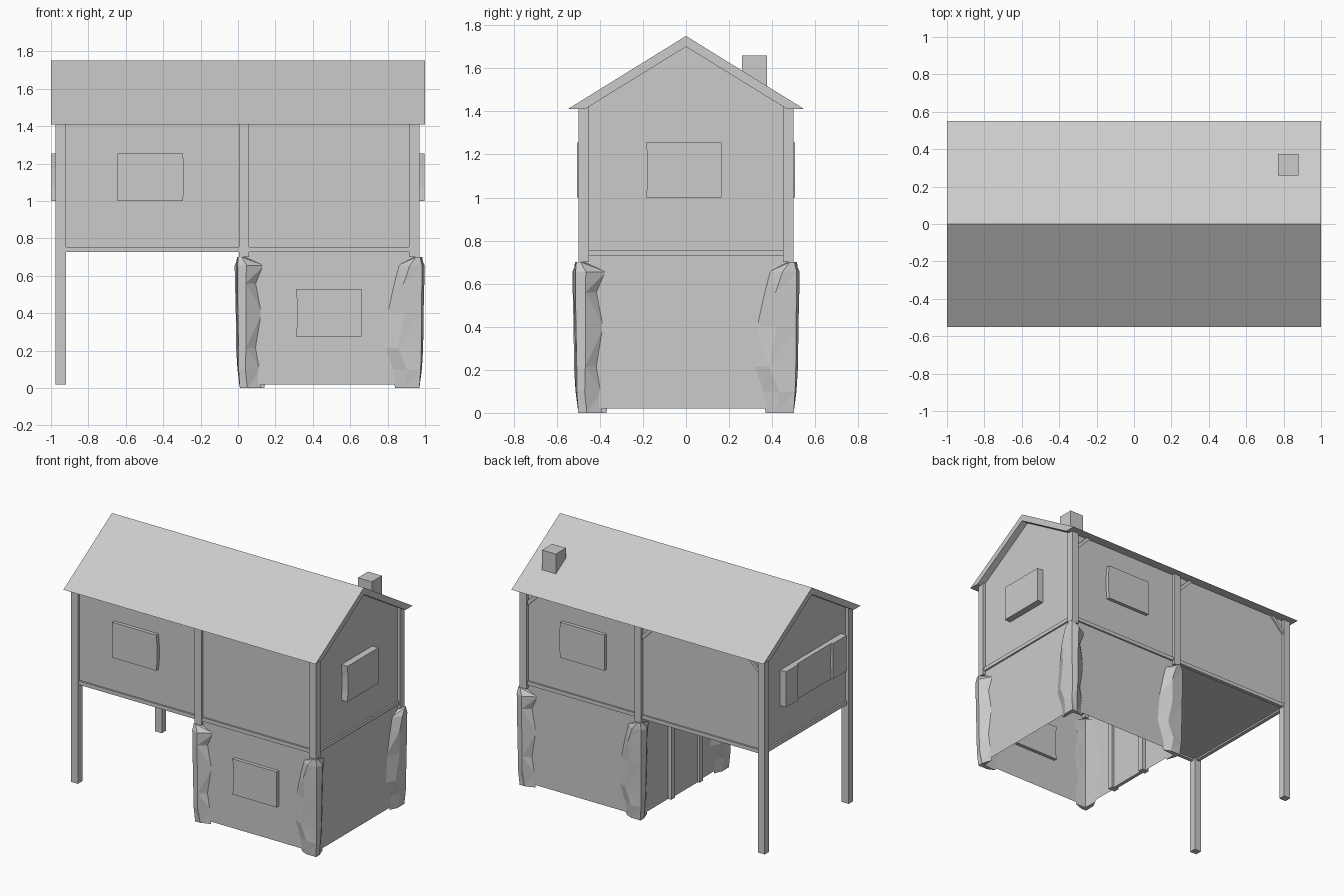
import bpy, bmesh
from mathutils import Vector

if "Cube" in bpy.data.objects:
    bpy.data.objects.remove(bpy.data.objects["Cube"])


def finish(name, bm):
    bmesh.ops.recalc_face_normals(bm, faces=bm.faces)
    me = bpy.data.meshes.new(name)
    bm.to_mesh(me)
    bm.free()
    ob = bpy.data.objects.new(name, me)
    bpy.context.collection.objects.link(ob)
    return ob


def prism(name, pts, axis, lo, hi, caps=True):
    """Extrude a 2D profile: axis x uses (y, z), y uses (x, z), z uses (x, y)."""
    bm = bmesh.new()

    def place(p, d):
        return {'x': (d, p[0], p[1]), 'y': (p[0], d, p[1]), 'z': (p[0], p[1], d)}[axis]
    a = [bm.verts.new(place(p, lo)) for p in pts]
    b = [bm.verts.new(place(p, hi)) for p in pts]
    n = len(pts)
    for i in range(n):
        j = (i + 1) % n
        bm.faces.new((a[i], a[j], b[j], b[i]))
    if caps:
        bm.faces.new(a)
        bm.faces.new(b)
    return finish(name, bm)


def box(name, x0, x1, y0, y1, z0, z1, caps=True):
    return prism(name, [(x0, y0), (x1, y0), (x1, y1), (x0, y1)], 'z', z0, z1, caps)


def window(name, axis, u0, u1, z0, lo, hi):
    """Window panel with slightly wavy left edge."""
    h = 0.255
    pts = [(u0, z0), (u1, z0), (u1, z0 + h), (u0, z0 + h),
           (u0 + .007, z0 + .17), (u0 + .007, z0 + .08)]
    return prism(name, pts, axis, lo, hi)


# Roof, upper storey and chimney
prism("roof", [(-.55, 1.41), (0, 1.75), (.55, 1.41), (.47, 1.41), (0, 1.70), (-.47, 1.41)], 'x', -1, 1)
prism("upper_storey", [(-.48, .74), (.48, .74), (.48, 1.41), (0, 1.705), (-.48, 1.41)], 'x', -.95, .95)
box("chimney", .77, .88, .26, .375, 1.45, 1.66)

# Lower storey: walls only, open underneath
box("lower_walls", .03, .95, -.48, .48, .02, .74, caps=False)

# Timber posts and beams on both long sides
for s, side in ((-1, "front"), (1, "back")):
    y0, y1 = sorted((s * .45, s * .5))
    for x0, x1, z0, label in ((-.975, -.92, .02, "left"), (.005, .06, .70, "middle"), (.915, .97, .70, "right")):
        box(f"{side}_{label}_post", x0, x1, y0, y1, z0, 1.425)
    y0, y1 = sorted((s * .465, s * .492))
    box(f"{side}_beam", -.95, .95, y0, y1, .728, .755)
for s, side in ((-1, "left"), (1, "right")):
    x0, x1 = sorted((s * .935, s * .962))
    box(f"{side}_beam", x0, x1, -.47, .47, .728, .755)

# Diagonal braces under the back eave
for i, (x, d) in enumerate(((-.93, 1), (.01, -1), (.92, -1))):
    prism(f"brace_{i}", [(x, 1.29), (x + d * .12, 1.41), (x + d * .085, 1.41), (x, 1.325)], 'y', .47, .492)

# Windows
window("front_upper_window", 'y', -.295, -.645, 1.0, -.505, -.47)
window("front_lower_window", 'y', .31, .66, .275, -.505, -.455)
window("back_upper_window", 'y', .645, .295, 1.0, .47, .505)
window("right_window", 'x', -.185, .165, 1.0, .94, .998)
window("left_window", 'x', -.24, .15, 1.0, -.985, -.94)
for i, (y0, y1) in enumerate(((.15, .29), (-.40, -.24))):
    window(f"left_shutter_{i}", 'x', y0, y1, 1.0, -.997, -.94)

# Door on the sheltered side of the lower storey
box("door", .02, .045, -.16, .12, .02, .56)
for i, y in enumerate((-.18, .14)):
    box(f"door_jamb_{i}", .005, .06, y - .02, y + .02, .02, .60)
box("door_lintel", .005, .06, -.2, .16, .56, .60)


# Craggy stone corners: z, reach along each wall, bulge out of each wall
RINGS = [(.005, .13, .11, .00, .00), (.10, .15, .11, .013, .012), (.215, .19, .09, .02, .012),
         (.40, .175, .12, .022, .018), (.56, .14, .09, .026, .022), (.655, .115, .13, .028, .022),
         (.70, .03, .03, .008, .015)]


def stone_corner(name, ox, oy, u, v):
    bm = bmesh.new()
    rows = []
    o, u, v = Vector((ox, oy, 0)), Vector((*u, 0)), Vector((*v, 0))
    for k, (z, a, b, ea, eb) in enumerate(RINGS):
        mid = .45 if k % 2 else .6
        loc = [(a, .025), (a * mid, -eb), (-ea * .5, -eb * .6), (-ea, b * mid * .6), (.025, b), (.03, .03)]
        rows.append([bm.verts.new(o + u * p + v * q + Vector((0, 0, z))) for p, q in loc])
    for k in range(len(rows) - 1):
        r, t = rows[k], rows[k + 1]
        for i in range(6):
            j = (i + 1) % 6
            if (i + k) % 2:
                bm.faces.new((r[i], r[j], t[j]))
                bm.faces.new((r[i], t[j], t[i]))
            else:
                bm.faces.new((r[i], r[j], t[i]))
                bm.faces.new((r[j], t[j], t[i]))
    bm.faces.new(rows[0])
    bm.faces.new(rows[-1])
    # level the lowest point with the ground
    for w in rows[0]:
        w.co.z = 0.0
    return finish(name, bm)


stone_corner("stone_front_right", .97, -.5, (-1, 0), (0, 1))
stone_corner("stone_back_right", .97, .5, (0, -1), (-1, 0))
stone_corner("stone_back_left", .01, .5, (1, 0), (0, -1))
stone_corner("stone_front_left", .01, -.5, (0, 1), (1, 0))
